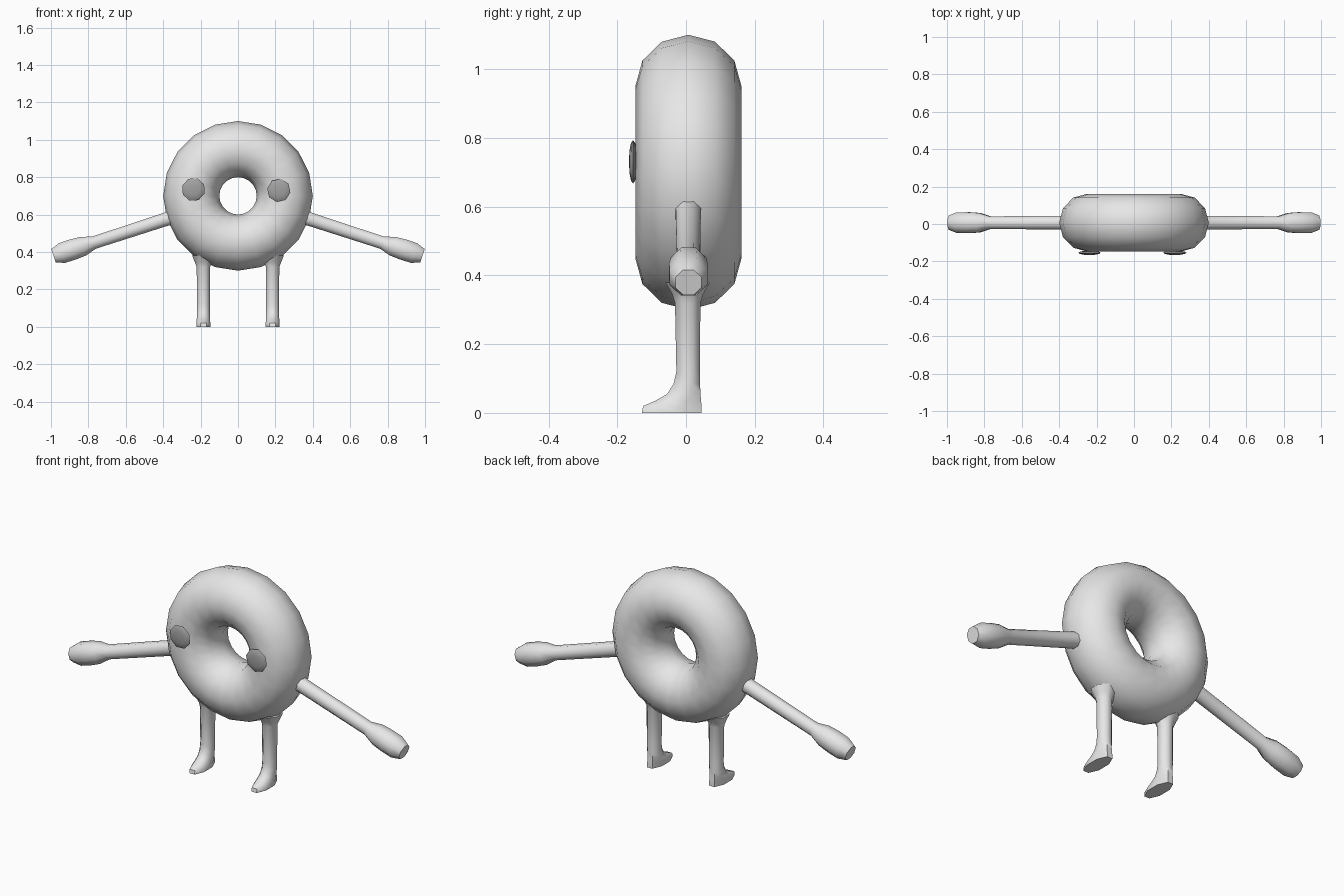
import bpy
import bmesh
import math
from mathutils import Matrix, Vector

cube = bpy.data.objects.get("Cube")
if cube:
    bpy.data.objects.remove(cube, do_unlink=True)

BODY_CENTER = Vector((0, 0.007, 0.7))


def make_material(name, value):
    mat = bpy.data.materials.new(name)
    mat.use_nodes = True
    color = (value, value, value, 1)
    mat.diffuse_color = color
    mat.node_tree.nodes["Principled BSDF"].inputs["Base Color"].default_value = color
    return mat


light_grey = make_material("light grey", 0.8)
dark_grey = make_material("dark grey", 0.36)


def finish(obj, name, mat, angle=50):
    obj.name = name
    obj.data.materials.append(mat)
    bpy.ops.object.select_all(action="DESELECT")
    obj.select_set(True)
    bpy.context.view_layer.objects.active = obj
    bpy.ops.object.shade_smooth_by_angle(angle=math.radians(angle))


def loft(name, rings, matrix, mat, sides=8):
    """Skin octagonal rings given as (height, half width, front, back)."""
    bm = bmesh.new()
    loops = []
    scale = 1 / math.cos(math.pi / sides)
    for height, half, front, back in rings:
        loop = []
        for i in range(sides):
            a = 2 * math.pi * (i + 0.5) / sides
            x = half * scale * math.cos(a)
            y = (front + back) / 2 + (back - front) / 2 * scale * math.sin(a)
            loop.append(bm.verts.new(matrix @ Vector((x, y, height))))
        loops.append(loop)
    for low, high in zip(loops, loops[1:]):
        for i in range(sides):
            j = (i + 1) % sides
            bm.faces.new((low[i], low[j], high[j], high[i]))
    bm.faces.new(loops[0])
    bm.faces.new(loops[-1])
    bmesh.ops.recalc_face_normals(bm, faces=bm.faces)
    mesh = bpy.data.meshes.new(name)
    bm.to_mesh(mesh)
    bm.free()
    obj = bpy.data.objects.new(name, mesh)
    bpy.context.collection.objects.link(obj)
    finish(obj, name, mat)


# Ring body, standing upright with the hole facing front
bpy.ops.mesh.primitive_torus_add(
    major_segments=20, minor_segments=12, major_radius=0.25, minor_radius=0.15,
    location=BODY_CENTER, rotation=(math.pi / 2, 0, 0))
body = bpy.context.object
body.data.transform(Matrix.Scale(1.03, 4, (0, 0, 1)))
finish(body, "ring_body", light_grey, 70)

# Arm: distance from the body centre and radius
arm_profile = [(0.37, 0.038), (0.42, 0.036), (0.81, 0.034), (0.87, 0.052),
               (0.93, 0.056), (0.99, 0.055), (1.037, 0.038)]
arm_rings = [(d, r, -r, r) for d, r in arm_profile]

# Leg and foot: height, half width, front edge, back edge
leg_rings = [(0.38, 0.06, -0.06, 0.07), (0.345, 0.046, -0.04, 0.05),
             (0.32, 0.036, -0.032, 0.042), (0.12, 0.034, -0.028, 0.04),
             (0.085, 0.034, -0.036, 0.041), (0.055, 0.035, -0.055, 0.042),
             (0.035, 0.036, -0.09, 0.044), (0.02, 0.037, -0.125, 0.045),
             (0, 0.037, -0.128, 0.045)]

for side, label in ((1, "left"), (-1, "right")):
    tilt = Matrix.Rotation(side * math.radians(108), 4, "Y")
    loft(label + "_arm", arm_rings, Matrix.Translation(BODY_CENTER) @ tilt, light_grey)
    loft(label + "_leg", leg_rings, Matrix.Translation((side * 0.185, 0, 0)), light_grey)

# Flattened button eyes, slightly uneven
for label, x, z, turn in (("left", 0.218, 0.729, 10), ("right", -0.238, 0.734, 20)):
    bpy.ops.mesh.primitive_uv_sphere_add(
        segments=8, ring_count=6, radius=0.063, location=(x, -0.154, z),
        rotation=(math.pi / 2, math.radians(turn), 0))
    eye = bpy.context.object
    eye.data.transform(Matrix.Scale(0.19, 4, (0, 0, 1)))
    finish(eye, label + "_eye", dark_grey)
